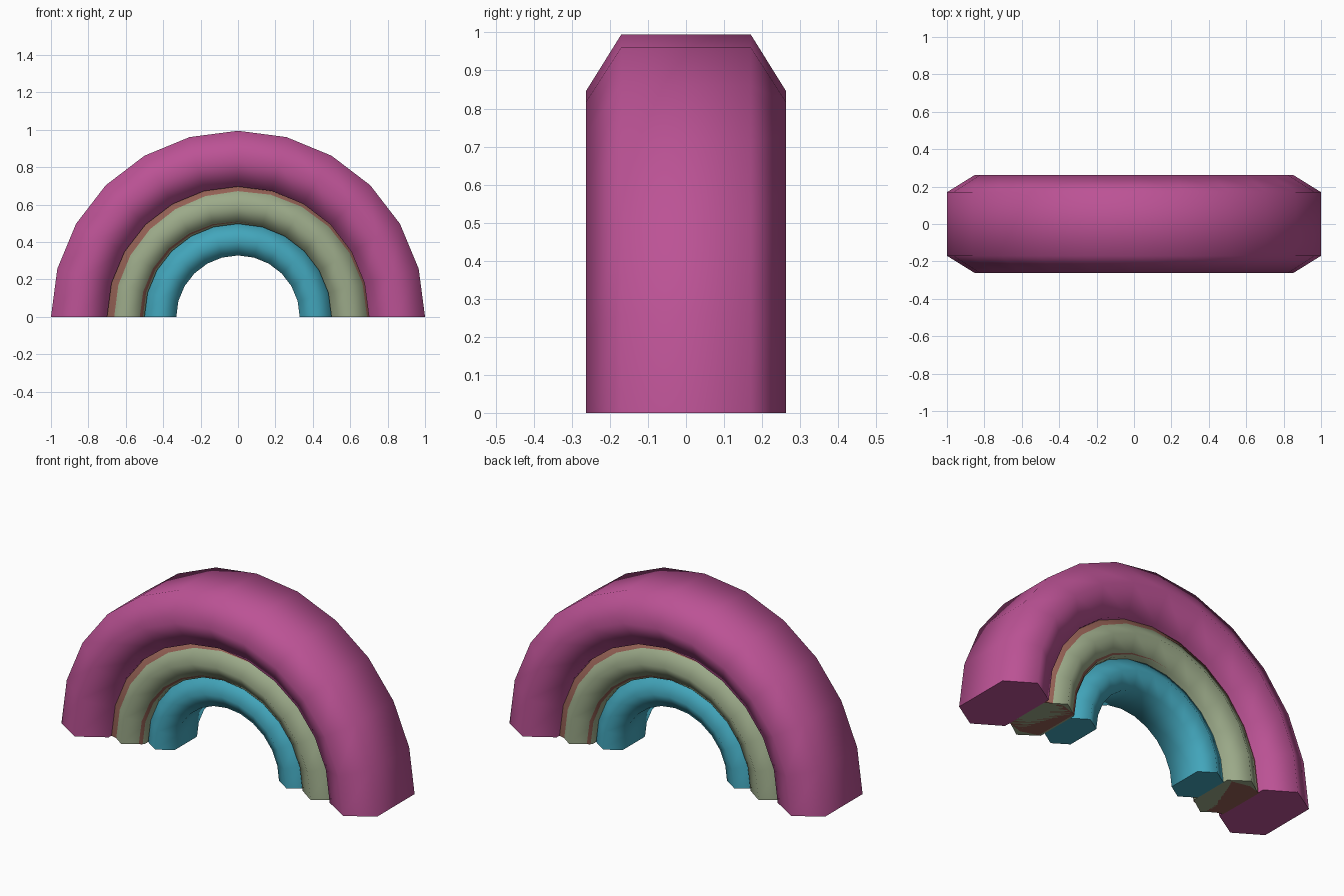
import bpy, bmesh, math

if "Cube" in bpy.data.objects:
    bpy.data.objects.remove(bpy.data.objects["Cube"])

SEGMENTS = 12  # facets along each half circle


def material(name, rgb):
    m = bpy.data.materials.new(name)
    m.diffuse_color = (*rgb, 1)
    m.use_nodes = True
    m.node_tree.nodes["Principled BSDF"].inputs["Base Color"].default_value = m.diffuse_color
    return m


def arch(name, mat, r_in, r_out, y_flat, y_mid, twist=0.0):
    """Half ring with a six-sided section, closed at both feet."""
    r_mid = (r_in + r_out) / 2
    section = [(r_out, -y_flat), (r_out, y_flat), (r_mid, y_mid),
               (r_in, y_flat), (r_in, -y_flat), (r_mid, -y_mid)]
    bm = bmesh.new()
    rings = []
    for i in range(SEGMENTS + 1):
        a = math.pi * i / SEGMENTS
        rings.append([bm.verts.new((r * math.cos(a), y, r * math.sin(a) * 0.995))
                      for r, y in section])
    for a, b in zip(rings, rings[1:]):
        for k in range(6):
            n = (k + 1) % 6
            bm.faces.new((a[k], a[n], b[n], b[k]))
    bm.faces.new(rings[0])
    bm.faces.new(rings[-1])
    bmesh.ops.recalc_face_normals(bm, faces=bm.faces)
    me = bpy.data.meshes.new(name)
    bm.to_mesh(me)
    bm.free()
    me.materials.append(mat)
    ob = bpy.data.objects.new(name, me)
    bpy.context.collection.objects.link(ob)
    ob.rotation_euler.z = twist
    # smooth round the section, crisp at the feet
    bpy.ops.object.select_all(action='DESELECT')
    ob.select_set(True)
    bpy.context.view_layer.objects.active = ob
    bpy.ops.object.shade_smooth_by_angle(angle=math.radians(75))
    return ob


pink = material("pink", (0.50, 0.085, 0.30))
brown = material("brown", (0.30, 0.12, 0.09))
green = material("sage green", (0.33, 0.40, 0.25))
blue = material("teal blue", (0.055, 0.38, 0.50))

# Nested bands, outermost first
arch("outer_band", pink, 0.70, 1.00, 0.17, 0.263)
# Slightly turned band that peeks out along the rim of the green one
arch("thin_band", brown, 0.51, 0.705, 0.138, 0.168, math.radians(0.5))
arch("middle_band", green, 0.50, 0.70, 0.13, 0.20)
arch("inner_band", blue, 0.33, 0.50, 0.10, 0.155)
